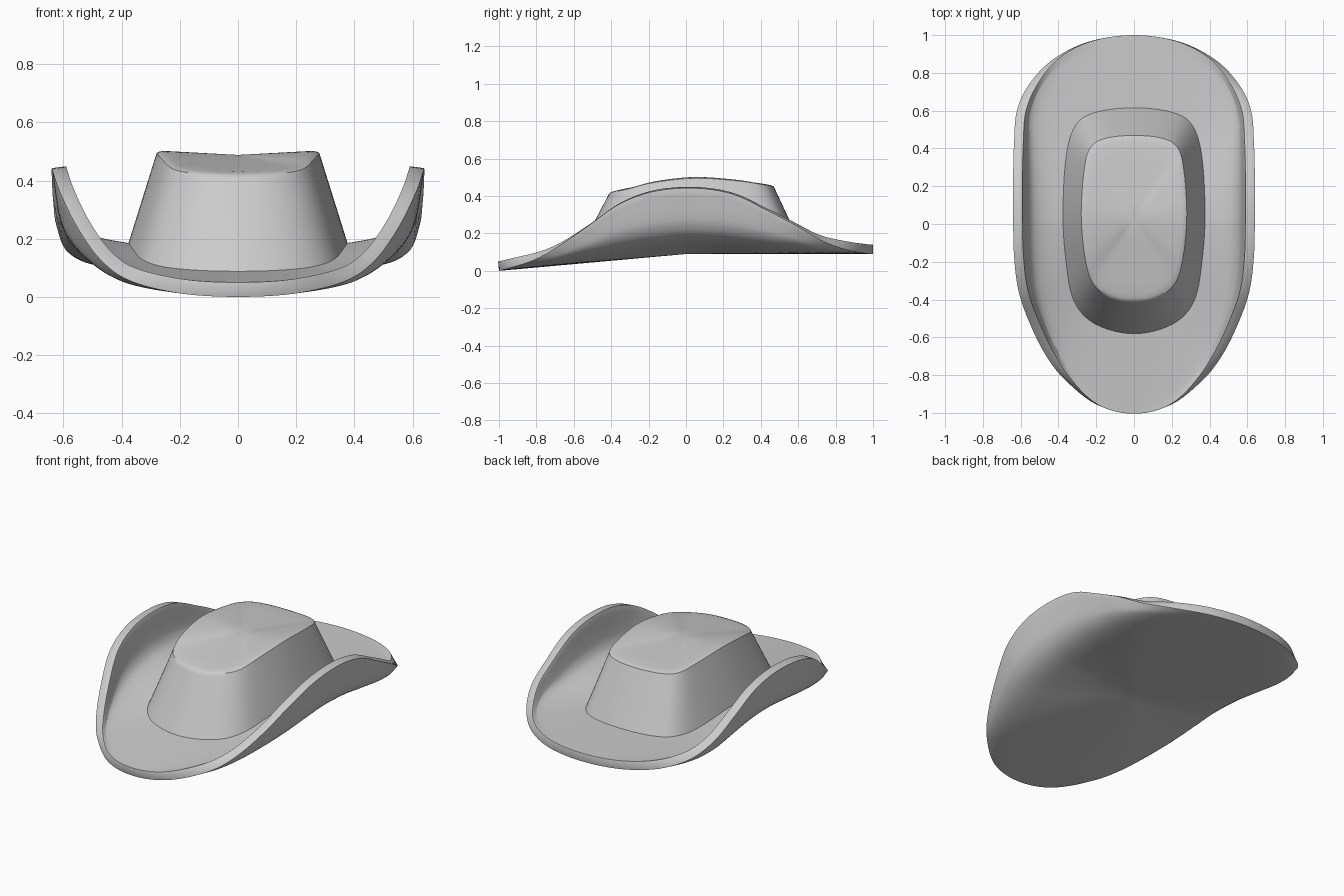
import bpy, bmesh
from mathutils import Vector

if "Cube" in bpy.data.objects:
    bpy.data.objects.remove(bpy.data.objects["Cube"])


def smooth_path(pts, closed, steps):
    """Catmull-Rom curve through the given points."""
    pts = [Vector(p) for p in pts]
    n = len(pts)
    get = (lambda i: pts[i % n]) if closed else (lambda i: pts[max(0, min(n - 1, i))])
    out = []
    for i in range(n if closed else n - 1):
        a, b, c, d = (get(i + k) for k in (-1, 0, 1, 2))
        for k in range(steps):
            t = k / steps
            out.append(0.5 * (2 * b + (c - a) * t + (2 * a - 5 * b + 4 * c - d) * t * t
                              + (3 * b - a - 3 * c + d) * t ** 3))
    return out if closed else out + [pts[-1]]


def mirrored_loop(half, steps=6):
    """Half outline, front to back on +x, made into a full closed loop."""
    other = [(-x, y, z) for x, y, z in reversed(half[1:-1])]
    return smooth_path(half + other, True, steps)


def loft(name, rings, centre):
    """Quads between rings, plus a fan to the centre next to the first ring."""
    bm = bmesh.new()
    vr = [[bm.verts.new(p) for p in r] for r in rings]
    mid = bm.verts.new(centre)
    n = len(rings[0])
    for i in range(n):
        j = (i + 1) % n
        bm.faces.new((mid, vr[0][i], vr[0][j]))
        for a, b in zip(vr, vr[1:]):
            bm.faces.new((a[i], b[i], b[j], a[j]))
    me = bpy.data.meshes.new(name)
    bm.to_mesh(me)
    bm.free()
    ob = bpy.data.objects.new(name, me)
    bpy.context.collection.objects.link(ob)
    return ob


def shade(ob):
    bpy.ops.object.select_all(action='DESELECT')
    ob.select_set(True)
    bpy.context.view_layer.objects.active = ob
    bpy.ops.object.shade_smooth_by_angle(angle=0.7)


# Brim: underside swept from the centre to a curled edge, then thickened upward
edge = mirrored_loop([
    (0, -1, 0), (0.2, -0.955, 0.012), (0.37, -0.82, 0.055), (0.47, -0.69, 0.125),
    (0.55, -0.53, 0.235), (0.61, -0.36, 0.355), (0.635, -0.17, 0.425), (0.64, 0.05, 0.442),
    (0.64, 0.25, 0.41), (0.635, 0.43, 0.325), (0.62, 0.6, 0.235), (0.555, 0.74, 0.155),
    (0.43, 0.87, 0.11), (0.24, 0.965, 0.093), (0, 1, 0.09)])
curl = smooth_path([(0, 0), (0.3, 0.05), (0.6, 0.13), (0.77, 0.19), (0.88, 0.29),
                    (0.94, 0.43), (0.97, 0.61), (1, 1)], False, 3)


def floor_z(y):
    return 0.09 + 0.09 * min(y, 0)


brim_rings = [[(e.x * c.x, e.y * c.x, floor_z(e.y * c.x) + (e.z - floor_z(e.y)) * c.y)
               for e in edge] for c in curl[1:]]
brim = loft("brim", brim_rings, (0, 0, 0.09))
sol = brim.modifiers.new("thickness", 'SOLIDIFY')
sol.thickness, sol.offset = 0.05, 1
bev = brim.modifiers.new("soft_edge", 'BEVEL')
bev.width, bev.segments, bev.angle_limit = 0.006, 2, 0.9
shade(brim)

# Crown: tapered wall, rounded rim and a gently domed top
base = mirrored_loop([
    (0, -0.58, 0.09), (0.2, -0.53, 0.1), (0.315, -0.41, 0.125), (0.357, -0.2, 0.17),
    (0.375, 0.05, 0.19), (0.355, 0.35, 0.175), (0.305, 0.52, 0.155), (0.2, 0.59, 0.145),
    (0, 0.615, 0.14)])
top = mirrored_loop([
    (0, -0.405, 0.425), (0.12, -0.385, 0.43), (0.215, -0.31, 0.445), (0.258, -0.17, 0.48),
    (0.277, 0.05, 0.503), (0.262, 0.28, 0.488), (0.23, 0.4, 0.47), (0.15, 0.45, 0.463),
    (0, 0.465, 0.46)])
peak = Vector((0, 0.03, 0.488))
inward = [[t.lerp(peak, k) for t in top] for k in (0.75, 0.5, 0.25, 0.08)]
rim = [[t.lerp(peak, 0.025) - Vector((0, 0, 0.003)) for t in top]]
wall = [[b.lerp(t, s) for b, t in zip(base, top)] for s in (0.975, 0.93, 0.6, 0.3, 0, -0.12)]
crown = loft("crown", inward + rim + wall, peak)
shade(crown)
